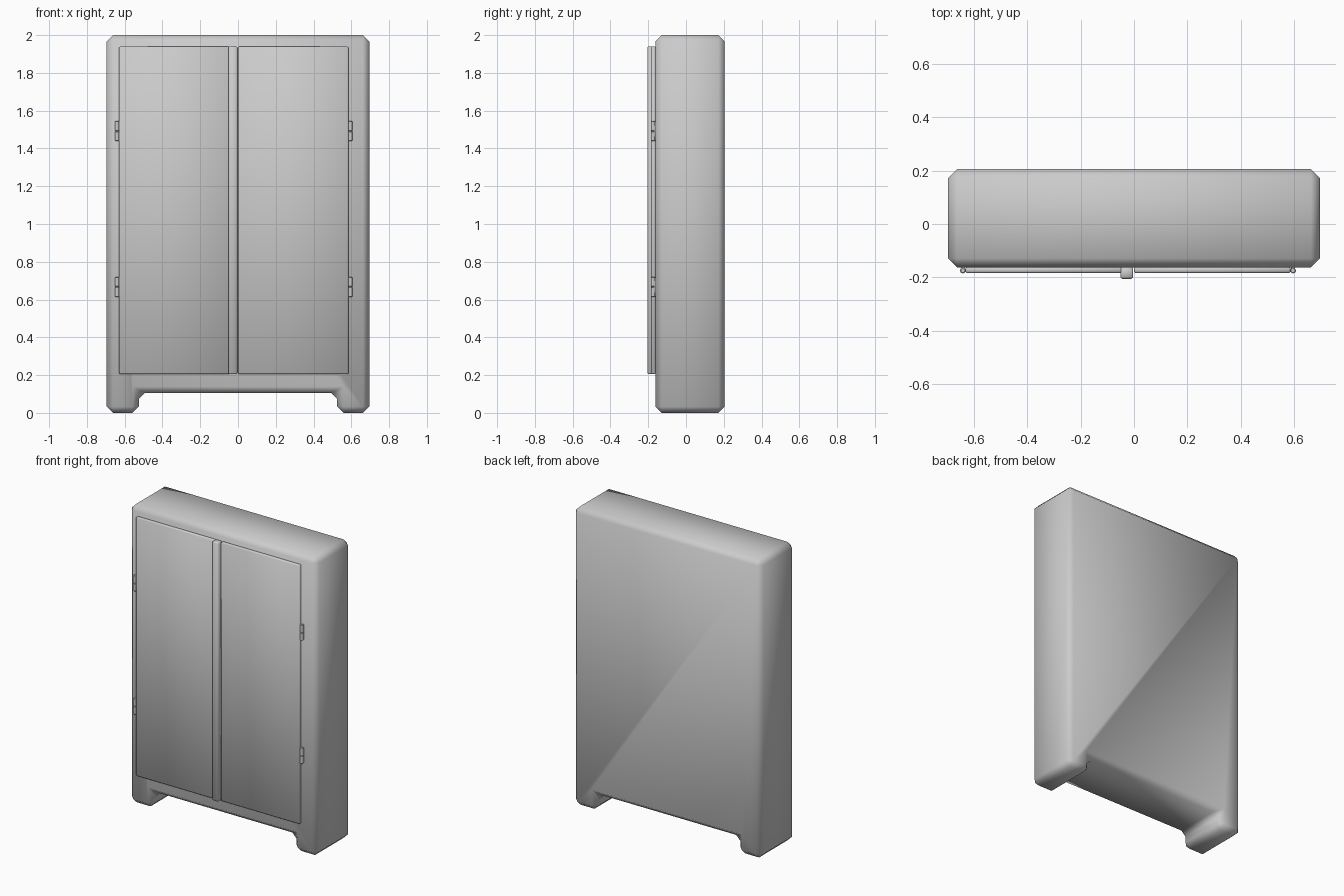
import bpy, bmesh
from mathutils import Matrix

if "Cube" in bpy.data.objects:
    bpy.data.objects.remove(bpy.data.objects["Cube"])

AXIS = -0.0225  # centre line of the door pair


def finish(name, bm, bevel, segments=1, smooth_all=False):
    bmesh.ops.recalc_face_normals(bm, faces=bm.faces)
    mesh = bpy.data.meshes.new(name)
    bm.to_mesh(mesh)
    bm.free()
    ob = bpy.data.objects.new(name, mesh)
    bpy.context.collection.objects.link(ob)
    mod = ob.modifiers.new("bevel", 'BEVEL')
    mod.width, mod.segments = bevel, segments
    mod.limit_method = 'ANGLE'
    if smooth_all:
        for p in mesh.polygons:
            p.use_smooth = True
    else:
        bpy.ops.object.select_all(action='DESELECT')
        ob.select_set(True)
        bpy.context.view_layer.objects.active = ob
        bpy.ops.object.shade_smooth_by_angle()
    return ob


def box(name, x, y, z, bevel):
    bm = bmesh.new()
    bmesh.ops.create_cube(bm, size=1)
    for v in bm.verts:
        for i, (a, b) in enumerate((x, y, z)):
            v.co[i] = a if v.co[i] < 0 else b
    return finish(name, bm, bevel, 1, True)


def cylinder(name, x, y, z0, z1, r):
    bm = bmesh.new()
    bmesh.ops.create_cone(bm, cap_ends=True, segments=16, radius1=r, radius2=r,
                          depth=z1 - z0,
                          matrix=Matrix.Translation((x, y, (z0 + z1) / 2)))
    return finish(name, bm, 0.003)


# cabinet body with two feet: arch profile extruded in depth
half = [(0.695, 2), (0.695, 0), (0.525, 0), (0.525, 0.106)]
profile = half + [(-x, z) for x, z in reversed(half)]
bm = bmesh.new()
face = bm.faces.new([bm.verts.new((x, -0.162, z)) for x, z in profile])
new = bmesh.ops.extrude_face_region(bm, geom=[face])["geom"]
for v in new:
    if isinstance(v, bmesh.types.BMVert):
        v.co.y = 0.205
finish("cabinet_body", bm, 0.033, 1, True)

# doors and centre strip
Z = (0.205, 1.94)
box("left_door", (-0.63, -0.045), (-0.184, -0.16), Z, 0.006)
box("right_door", (0.0, 0.585), (-0.184, -0.16), Z, 0.006)
box("centre_strip", (-0.051, -0.003), (-0.205, -0.16), Z, 0.006)

# hinges: two knuckles and a small leaf, on both outer door edges
for label, s in (("left", -1), ("right", 1)):
    for level, z in (("lower", 0.667), ("upper", 1.492)):
        x = AXIS + s * 0.6175
        cylinder(f"{label}_{level}_hinge_bottom", x, -0.174, z - 0.053, z - 0.001, 0.0105)
        cylinder(f"{label}_{level}_hinge_top", x, -0.174, z + 0.001, z + 0.053, 0.0105)
        box(f"{label}_{level}_hinge_leaf", (x - 0.007, x + 0.007), (-0.172, -0.16),
            (z - 0.05, z + 0.05), 0.001)
